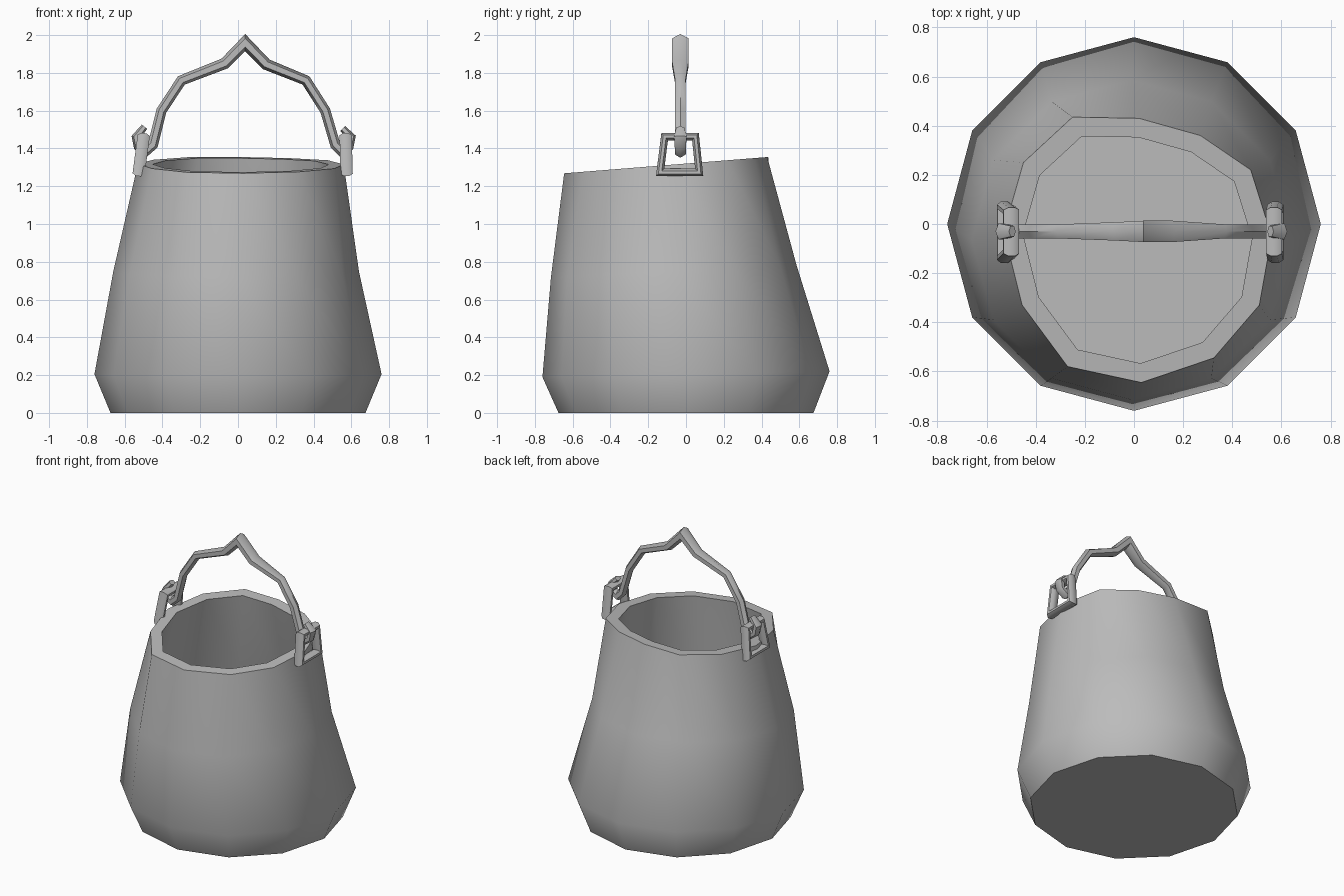
import bpy, bmesh, math
from mathutils import Vector

cube = bpy.data.objects.get("Cube")
if cube:
    bpy.data.objects.remove(cube, do_unlink=True)

grey = bpy.data.materials.new("grey metal")
grey.use_nodes = True
tone = (0.5, 0.5, 0.5, 1)
grey.diffuse_color = tone
grey.node_tree.nodes["Principled BSDF"].inputs["Base Color"].default_value = tone


def skin(name, rings, closed=False, angle=45):
    """Bridge equal rings of points into a mesh, capped or looped."""
    bm = bmesh.new()
    loops = [[bm.verts.new(p) for p in ring] for ring in rings]
    n = len(loops[0])
    pairs = list(zip(loops, loops[1:]))
    if closed:
        pairs.append((loops[-1], loops[0]))
    else:
        bm.faces.new(loops[0])
        bm.faces.new(loops[-1])
    for a, b in pairs:
        for i in range(n):
            j = (i + 1) % n
            bm.faces.new((a[i], a[j], b[j], b[i]))
    bmesh.ops.recalc_face_normals(bm, faces=bm.faces)
    mesh = bpy.data.meshes.new(name)
    bm.to_mesh(mesh)
    bm.free()
    mesh.materials.append(grey)
    obj = bpy.data.objects.new(name, mesh)
    bpy.context.collection.objects.link(obj)
    bpy.ops.object.select_all(action='DESELECT')
    obj.select_set(True)
    bpy.context.view_layer.objects.active = obj
    bpy.ops.object.shade_smooth_by_angle(angle=math.radians(angle))
    return obj


def sweep(points, normal, wide, thick, sides, closed=False):
    """Mitred rings along a planar path; wide runs along the normal."""
    pts = [Vector(p) for p in points]
    normal = Vector(normal).normalized()
    rings = []
    for i, p in enumerate(pts):
        first, last = i == 0 and not closed, i == len(pts) - 1 and not closed
        into = (p - pts[i - 1]).normalized() if not first else None
        out = (pts[(i + 1) % len(pts)] - p).normalized() if not last else into
        into = into or out
        tangent = (into + out).normalized()
        side = normal.cross(tangent) / max(tangent.dot(out), 0.6)
        ring = []
        for k in range(sides):
            a = math.tau * (k + 0.5) / sides
            ring.append(p + normal * wide[i] * math.cos(a) + side * thick[i] * math.sin(a))
        rings.append(ring)
    return rings


# Bucket: hand-shaped rim blended into round lower rings
rim = [(0.02, 0.43), (0.27, 0.36), (0.475, 0.22), (0.56, -0.05), (0.51, -0.33), (0.325, -0.545),
       (0.03, -0.645), (-0.27, -0.58), (-0.455, -0.33), (-0.53, -0.03), (-0.45, 0.25), (-0.25, 0.435)]


def round_ring(r, z, cx=0.0, cy=0.0, slope=0.0):
    ring = []
    for k in range(12):
        a = math.tau * k / 12
        y = r * math.cos(a)
        ring.append((cx + r * math.sin(a), cy + y, z + slope * y))
    return ring


def rim_ring(scale):
    ring = []
    for x, y in rim:
        y = -0.105 + (y + 0.105) * scale
        ring.append((0.01 + (x - 0.01) * scale, y, 1.32 + 0.08 * y))
    return ring


skin("bucket", [
    round_ring(0.675, 0), round_ring(0.76, 0.205, slope=0.02),
    round_ring(0.65, 0.75, -0.01, -0.065, 0.05), rim_ring(1), rim_ring(0.855),
    round_ring(0.57, 0.75, -0.01, -0.065, 0.05), round_ring(0.675, 0.22), round_ring(0.61, 0.08)])

# Buckle-shaped loops at both sides of the rim
for name, low, high in (("left_loop", 0.575, 0.57), ("right_loop", -0.525, -0.5)):
    frame = [(low, -0.137, 1.273), (low, 0.07, 1.273), (high, 0.05, 1.462), (high, -0.113, 1.462)]
    normal = (1, 0, (low - high) / 0.19)
    skin(name, sweep(frame, normal, [0.035] * 4, [0.021] * 4, 8, True), True, 40)

# Handle: peaked bar, thicker in the middle, with a hook at each end
path = [(-0.495, 1.515), (-0.54, 1.46), (-0.53, 1.41), (-0.49, 1.385), (-0.45, 1.42),
        (-0.405, 1.6), (-0.3, 1.76), (-0.07, 1.85), (0.038, 1.96), (0.15, 1.845),
        (0.36, 1.76), (0.462, 1.6), (0.515, 1.42), (0.55, 1.385), (0.59, 1.41),
        (0.6, 1.46), (0.555, 1.505)]
wide = [0.025, 0.038, 0.034] + [0.033] * 4 + [0.043, 0.05, 0.05] + [0.033] * 4 + [0.034, 0.038, 0.025]
thick = [0.018, 0.022, 0.022] + [0.027] * 4 + [0.03, 0.032, 0.03] + [0.027] * 4 + [0.022, 0.022, 0.018]
skin("handle", sweep([(x, -0.03, z) for x, z in path], (0, 1, 0), wide, thick, 6), angle=50)
